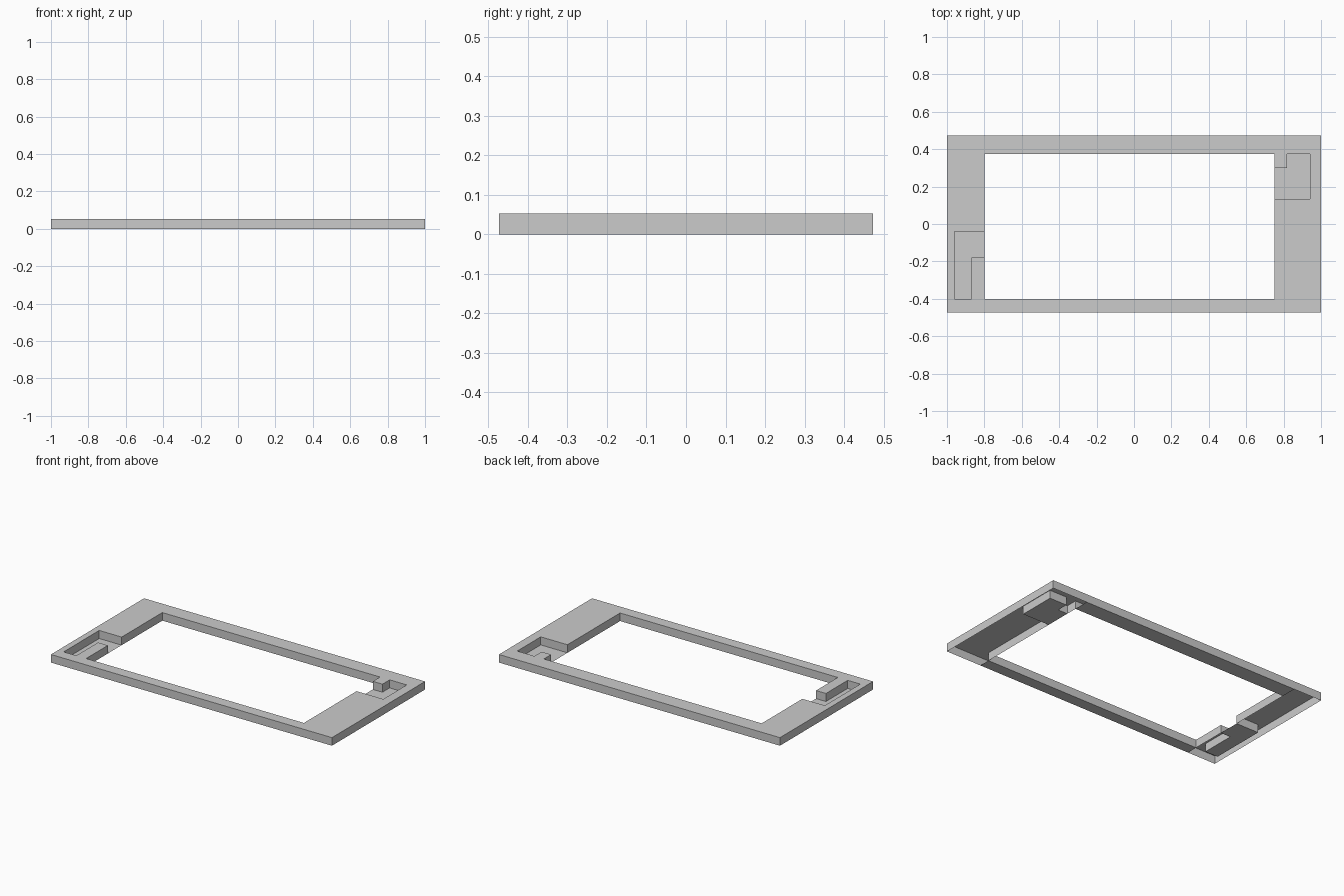
import bpy, bmesh

if "Cube" in bpy.data.objects:
    bpy.data.objects.remove(bpy.data.objects["Cube"])

H = 0.052            # frame height
X, Y = 1.0, 0.473    # outer half sizes
L, R, F, B = -0.80, 0.75, -0.401, 0.373   # central opening

# Recesses in the end panels, counter-clockwise, open to the central hole
right_recess = [(R, 0.134), (0.94, 0.134), (0.94, B), (0.818, B), (0.818, 0.30), (R, 0.30)]
left_recess = [(L, -0.04), (-0.96, -0.04), (-0.96, F), (-0.87, F), (-0.87, -0.18), (L, -0.18)]
outer = [(-X, -Y), (X, -Y), (X, Y), (-X, Y)]
opening = [(L, F), (R, F)] + right_recess + [(R, B), (L, B)] + left_recess


def make_object(name, bm):
    mesh = bpy.data.meshes.new(name)
    bm.to_mesh(mesh)
    bm.free()
    bpy.context.collection.objects.link(bpy.data.objects.new(name, mesh))


def flat_face(name, points, z, up):
    bm = bmesh.new()
    pts = points if up else points[::-1]
    bm.faces.new([bm.verts.new((x, y, z)) for x, y in pts])
    make_object(name, bm)


# Top sheet with its opening, and the walls hanging from both outlines
bm = bmesh.new()
rim = []
for outline, outward in ((outer, True), (opening, False)):
    top = [bm.verts.new((x, y, H)) for x, y in outline]
    low = [bm.verts.new((x, y, 0)) for x, y in outline]
    n = len(outline)
    for i in range(n):
        j = (i + 1) % n
        quad = [low[i], low[j], top[j], top[i]]
        bm.faces.new(quad if outward else quad[::-1])
        rim.append(bm.edges.get((top[i], top[j])))
fill = bmesh.ops.triangle_fill(bm, use_beauty=True, edges=rim, normal=(0, 0, 1))
for f in fill["geom"]:
    if isinstance(f, bmesh.types.BMFace):
        f.normal_update()
        if f.normal.z < 0:
            f.normal_flip()
make_object("frame_shell", bm)

# Recess floors
flat_face("right_recess_floor", right_recess, 0, True)
flat_face("left_recess_floor", left_recess, 0, True)

# Undersides of the long rails (the end panels are open below)
flat_face("front_rail_underside", [(L, -Y), (R, -Y), (R, F), (L, F)], 0, False)
flat_face("back_rail_underside", [(L, B), (R, B), (R, Y), (L, Y)], 0, False)
